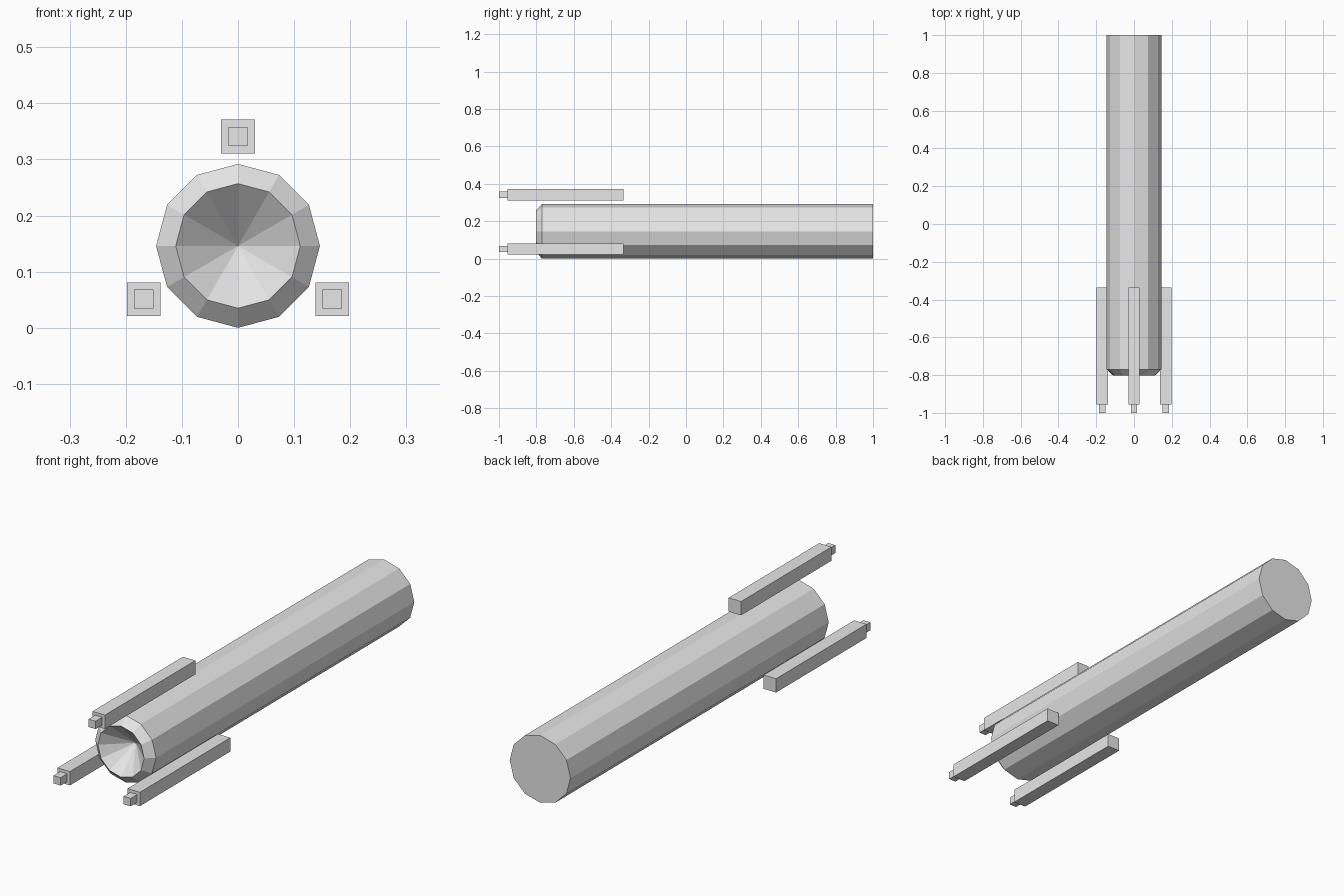
import bpy, bmesh
from math import cos, sin, pi
from mathutils import Matrix

if "Cube" in bpy.data.objects:
    bpy.data.objects.remove(bpy.data.objects["Cube"], do_unlink=True)

grey = bpy.data.materials.new("plain grey")
grey.use_nodes = True
grey.diffuse_color = (0.8, 0.8, 0.8, 1)
grey.node_tree.nodes["Principled BSDF"].inputs["Base Color"].default_value = grey.diffuse_color


def finish(name, bm):
    bmesh.ops.recalc_face_normals(bm, faces=bm.faces)
    mesh = bpy.data.meshes.new(name)
    bm.to_mesh(mesh)
    bm.free()
    mesh.materials.append(grey)
    obj = bpy.data.objects.new(name, mesh)
    bpy.context.collection.objects.link(obj)
    return obj


# Twelve-sided barrel with a chamfered muzzle and a conical hollow
SIDES = 12
CENTRE_Z = 0.146
bm = bmesh.new()


def ring(radius, y):
    return [bm.verts.new((radius * cos(2 * pi * i / SIDES), y,
                          CENTRE_Z + radius * sin(2 * pi * i / SIDES)))
            for i in range(SIDES)]


rings = [ring(r, y) for r, y in ((0.146, 1.0), (0.146, -0.77), (0.111, -0.802))]
apex = bm.verts.new((0, -0.70, CENTRE_Z))
bm.faces.new(rings[0])
for i in range(SIDES):
    j = (i + 1) % SIDES
    for a, b in zip(rings, rings[1:]):
        bm.faces.new((a[i], a[j], b[j], b[i]))
    bm.faces.new((rings[-1][i], rings[-1][j], apex))
finish("barrel", bm)


# Square rods around the muzzle, each with a narrower tip
def bar(name, x, z, width, y0, y1):
    bm = bmesh.new()
    place = Matrix.Translation((x, (y0 + y1) / 2, z)) @ Matrix.Diagonal((width, y1 - y0, width, 1))
    bmesh.ops.create_cube(bm, size=1, matrix=place)
    finish(name, bm)


for place, x, z in (("top", 0, 0.341), ("left", 0.168, 0.051), ("right", -0.168, 0.051)):
    bar(place + "_rod", x, z, 0.06, -0.955, -0.335)
    bar(place + "_rod_tip", x, z, 0.034, -1.0, -0.955)
